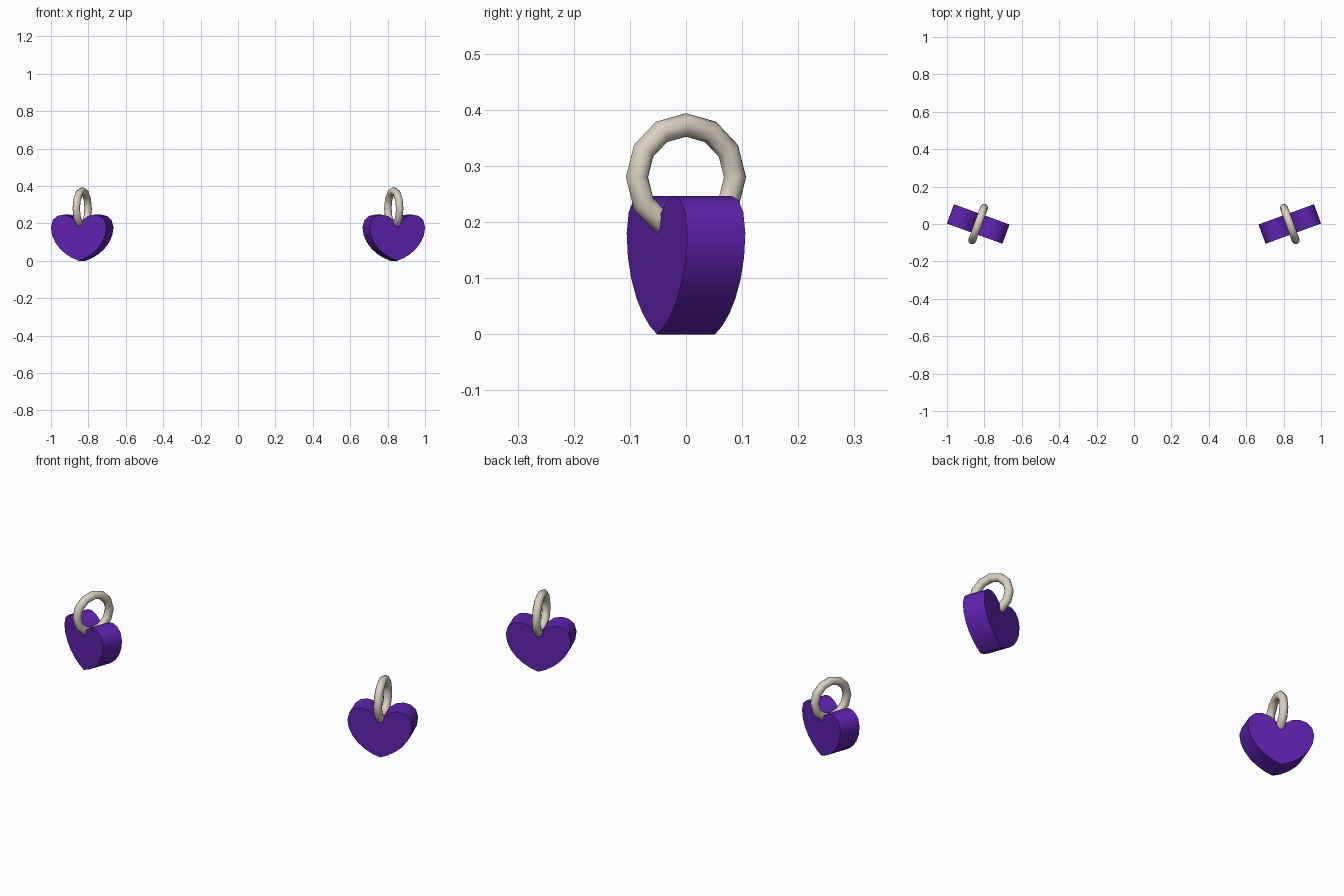
import bpy, bmesh, math
from mathutils import Matrix, Vector

if "Cube" in bpy.data.objects:
    bpy.data.objects.remove(bpy.data.objects["Cube"])


def material(name, rgb):
    m = bpy.data.materials.new(name)
    m.diffuse_color = (*rgb, 1)
    m.use_nodes = True
    m.node_tree.nodes["Principled BSDF"].inputs["Base Color"].default_value = m.diffuse_color
    return m


purple = material("purple", (0.115, 0.016, 0.43))
ivory = material("ivory metal", (0.70, 0.64, 0.53))


def bezier(a, b, c, d, n):
    pts = [Vector(p) for p in (a, b, c, d)]
    out = []
    for i in range(n):
        t = i / n
        w = ((1 - t) ** 3, 3 * t * (1 - t) ** 2, 3 * t * t * (1 - t), t ** 3)
        out.append(sum((p * k for p, k in zip(pts, w)), Vector((0, 0))))
    return out


# right half of the heart outline from notch to tip, then mirrored
half = bezier((0, .18), (.026, .266), (.156, .271), (.158, .18), 6)
half += bezier((.158, .18), (.158, .09), (.075, .022), (0, 0), 6)
half.append(Vector((0, 0)))
outline = half + [Vector((-p.x, p.y)) for p in reversed(half[1:-1])]


def finish(ob, mat, side, angle):
    ob.data.materials.clear()
    ob.data.materials.append(mat)
    ob.matrix_world = (Matrix.Translation((side * .833, 0, 0))
                       @ Matrix.Rotation(math.radians(20 * side), 4, 'Z'))
    bpy.ops.object.select_all(action='DESELECT')
    ob.select_set(True)
    bpy.context.view_layer.objects.active = ob
    bpy.ops.object.shade_smooth_by_angle(angle=math.radians(angle))


def heart(name, side):
    bm = bmesh.new()
    face = bm.faces.new([bm.verts.new((p.x, -.055, p.y)) for p in outline])
    ext = bmesh.ops.extrude_face_region(bm, geom=[face])
    moved = [g for g in ext["geom"] if isinstance(g, bmesh.types.BMVert)]
    bmesh.ops.translate(bm, vec=(0, .11, 0), verts=moved)
    if not any(f.calc_center_median().y < -.054 for f in bm.faces):
        bm.faces.new([v for v in bm.verts if v.co.y < 0])
    bmesh.ops.recalc_face_normals(bm, faces=bm.faces)
    me = bpy.data.meshes.new(name)
    bm.to_mesh(me)
    bm.free()
    ob = bpy.data.objects.new(name, me)
    bpy.context.collection.objects.link(ob)
    finish(ob, purple, side, 40)


def ring(name, side):
    bpy.ops.mesh.primitive_torus_add(major_segments=12, minor_segments=8,
                                     major_radius=.093, minor_radius=.021)
    ob = bpy.context.object
    ob.name = name
    # stand the ring up across the heart's thickness
    ob.data.transform(Matrix.Translation((0, 0, .28))
                      @ Matrix.Rotation(math.pi / 2, 4, 'Y'))
    finish(ob, ivory, side, 60)


for side, label in ((-1, "left"), (1, "right")):
    heart(label + "_heart", side)
    ring(label + "_ring", side)
